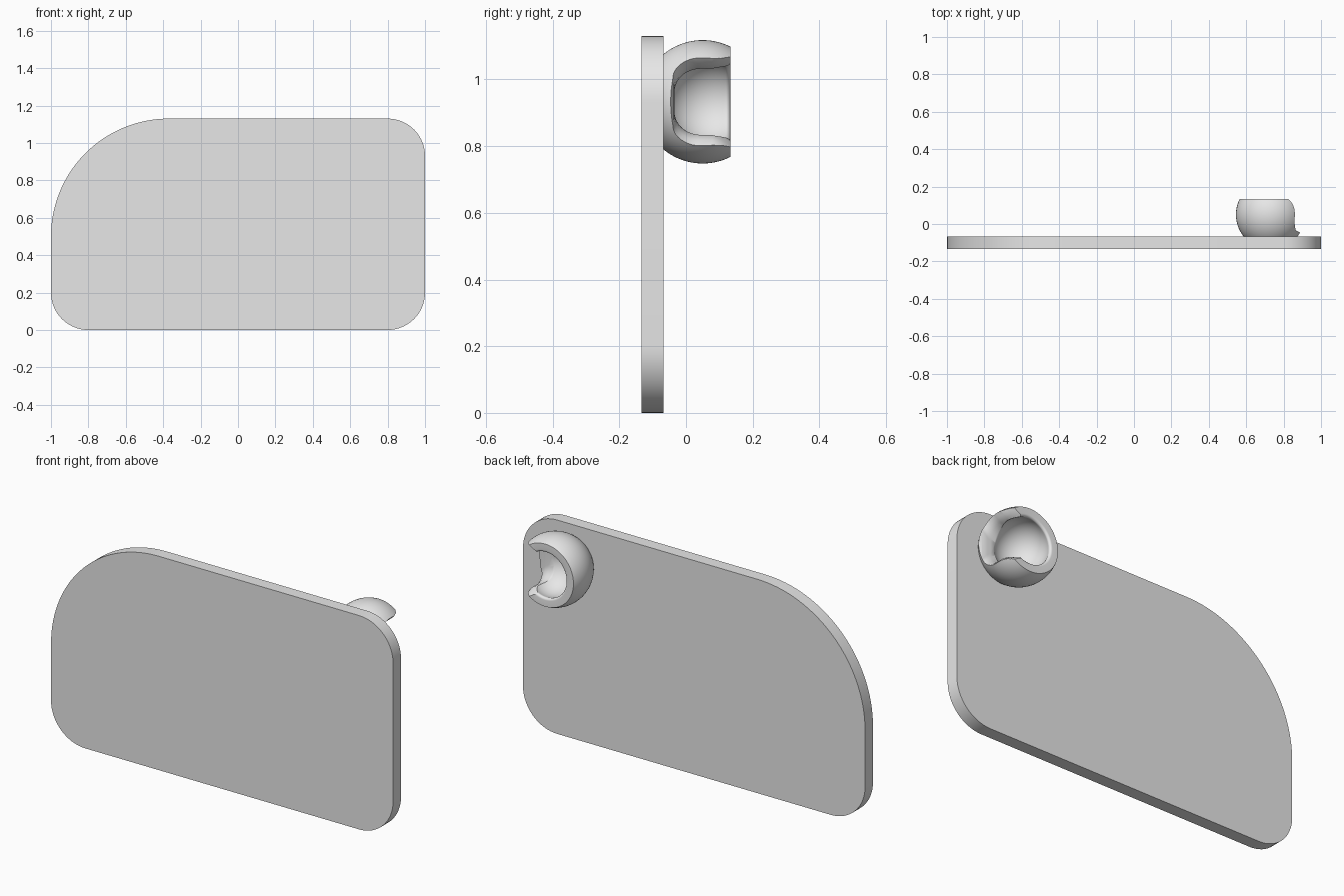
import bpy, bmesh, math
from mathutils import Vector

cube = bpy.data.objects.get("Cube")
if cube:
    bpy.data.objects.remove(cube, do_unlink=True)

grey = bpy.data.materials.new("light grey")
grey.use_nodes = True
grey.diffuse_color = (0.8, 0.8, 0.8, 1)
grey.node_tree.nodes["Principled BSDF"].inputs["Base Color"].default_value = (0.8, 0.8, 0.8, 1)


def make_object(name, bm):
    bmesh.ops.recalc_face_normals(bm, faces=bm.faces[:])
    mesh = bpy.data.meshes.new(name)
    bm.to_mesh(mesh)
    bm.free()
    mesh.materials.append(grey)
    obj = bpy.data.objects.new(name, mesh)
    bpy.context.collection.objects.link(obj)
    return obj


def arc(cx, cy, r, start, end, steps):
    angles = [math.radians(start + (end - start) * i / steps) for i in range(steps + 1)]
    return [(cx + r * math.cos(a), cy + r * math.sin(a)) for a in angles]


def loft(name, rings):
    bm = bmesh.new()
    loops = [[bm.verts.new(p) for p in ring] for ring in rings]
    n = len(loops[0])
    for a, b in zip(loops, loops[1:]):
        for i in range(n):
            j = (i + 1) % n
            bm.faces.new((a[i], a[j], b[j], b[i]))
    bm.faces.new(loops[0])
    bm.faces.new(loops[-1])
    return make_object(name, bm)


def smooth(obj, angle):
    bpy.ops.object.select_all(action='DESELECT')
    obj.select_set(True)
    bpy.context.view_layer.objects.active = obj
    bpy.ops.object.shade_smooth_by_angle(angle=math.radians(angle))


# Upright panel with one large rounded corner
height, r, big = 1.13, 0.2, 0.63
outline = (arc(1 - r, r, r, -90, 0, 16) + arc(1 - r, height - r, r, 0, 90, 16)
           + arc(big - 1, height - big, big, 90, 180, 32) + arc(r - 1, r, r, 180, 270, 16))
panel = loft("panel", [[(x, y, z) for x, z in outline] for y in (-0.133, -0.067)])
smooth(panel, 30)

# Round holder: hollow ball, open at the back, as (radius, y) profile
centre = Vector((0.73, 0.05, 0.933))
outer, inner, inner_y, rim = 0.185, 0.13, 0.07, 0.133
low = math.degrees(math.asin((-0.069 - centre.y) / outer))
high = math.degrees(math.asin((rim - centre.y) / outer))
profile = [(0, -0.069)] + arc(0, centre.y, outer, low, high, 24)
profile += arc(0.132, rim - 0.012, 0.012, 90, 180, 5)
profile += arc(0, inner_y, inner, 22, -90, 24)
bm = bmesh.new()
points = [bm.verts.new((centre.x + p, y, centre.z)) for p, y in profile]
edges = [bm.edges.new(pair) for pair in zip(points, points[1:])]
bmesh.ops.spin(bm, geom=points + edges, cent=centre, axis=(0, 1, 0),
               angle=math.tau, steps=72, use_merge=False)
bmesh.ops.remove_doubles(bm, verts=bm.verts[:], dist=0.0003)
holder = make_object("round_holder", bm)


# Flared side opening cut through the holder
def slot_ring(x, width, floor, flare):
    corner = 0.07
    half = [(0.17, width + flare * 1.3), (0.14, width + flare), (0.125, width + flare * 0.6),
            (0.105, width + flare * 0.25), (0.08, width)]
    half += [(floor + corner + b, width - corner + a)
             for a, b in arc(0, 0, corner, 0, -90, 10)]
    full = half + [(y, -w) for y, w in reversed(half)]
    return [(x, y, centre.z + w) for y, w in full]


sections = [(0.74, 0.095, -0.035, 0), (0.77, 0.095, -0.035, 0.015), (0.80, 0.097, -0.035, 0.03),
            (0.825, 0.103, -0.035, 0.04), (0.845, 0.115, -0.035, 0.045),
            (0.86, 0.132, -0.036, 0.045), (0.875, 0.155, -0.039, 0.04),
            (0.89, 0.18, -0.047, 0.04), (0.95, 0.22, -0.06, 0.04)]
cutter = loft("slot_cutter", [slot_ring(*s) for s in sections])
cutter.hide_render = True
cut = holder.modifiers.new("slot", 'BOOLEAN')
cut.operation = 'DIFFERENCE'
cut.solver = 'EXACT'
cut.object = cutter
bpy.context.view_layer.objects.active = holder
bpy.ops.object.modifier_apply(modifier=cut.name)
bpy.data.objects.remove(cutter, do_unlink=True)
smooth(holder, 40)
